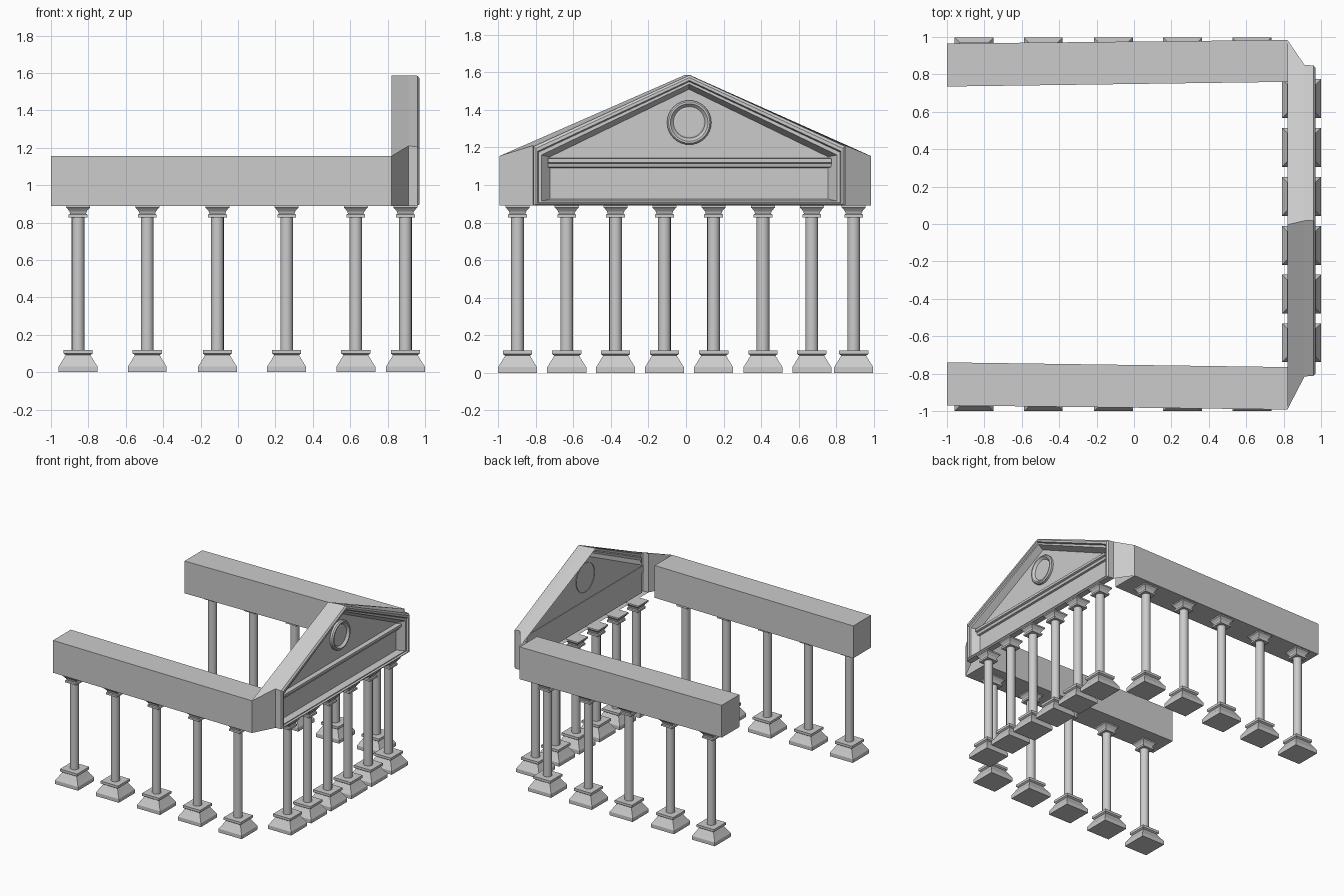
import bpy, bmesh
from math import cos, sin, pi

if "Cube" in bpy.data.objects:
    bpy.data.objects.remove(bpy.data.objects["Cube"])


def loft(name, loops, cap_start=True, cap_end=True, skip=()):
    """Bridge a series of equal-length point loops; skip = (loop, side) pairs left open."""
    bm = bmesh.new()
    rings = [[bm.verts.new(p) for p in loop] for loop in loops]
    n = len(rings[0])
    for k in range(len(rings) - 1):
        a, b = rings[k], rings[k + 1]
        for i in range(n):
            if (k, i) not in skip:
                j = (i + 1) % n
                bm.faces.new((a[i], a[j], b[j], b[i]))
    if cap_start:
        bm.faces.new(rings[0][::-1])
    if cap_end:
        bm.faces.new(rings[-1])
    mesh = bpy.data.meshes.new(name)
    bm.to_mesh(mesh)
    bm.free()
    obj = bpy.data.objects.new(name, mesh)
    bpy.context.collection.objects.link(obj)
    return obj


def smooth(obj, angle=0.6):
    bpy.ops.object.select_all(action='DESELECT')
    obj.select_set(True)
    bpy.context.view_layer.objects.active = obj
    bpy.ops.object.shade_smooth_by_angle(angle=angle)


def square(h, z):
    return [(-h, -h, z), (h, -h, z), (h, h, z), (-h, h, z)]


def circle_z(r, z, n=16):
    return [(r * cos(2 * pi * i / n), r * sin(2 * pi * i / n), z) for i in range(n)]


def gable(x, y0, y1, z0, z1, apex):
    """Five-sided gable outline in the YZ plane, starting with the bottom edge."""
    return [(x, y0, z0), (x, y1, z0), (x, y1, z1), (x, (y0 + y1) / 2, apex), (x, y0, z1)]


# Column parts: square base, round shaft, square flared capital
base_profile = [(.104, 0), (.104, .03), (.088, .055), (.07, .085), (.066, .092),
                (.078, .1), (.078, .12)]
capital_profile = [(.05, .828), (.05, .843), (.042, .847), (.046, .86), (.058, .875),
                   (.064, .88), (.064, .892)]
base = loft("column_base", [square(h, z) for h, z in base_profile])
shaft = loft("column_shaft", [circle_z(.034, .115), circle_z(.034, .835)])
capital = loft("column_capital", [square(h, z) for h, z in capital_profile])
smooth(shaft)

# Column positions: two side rows and the row under the pediment
spots = [(x, y) for y in (-.897, .893) for x in (-.855, -.485, -.11, .26, .63)]
spots += [(.895, y) for y in (-.635, -.375, -.115, .147, .41, .67)]
for k, (x, y) in enumerate(spots):
    for part in (base, shaft, capital):
        obj = part
        if k:
            obj = part.copy()
            bpy.context.collection.objects.link(obj)
        obj.location = (x, y, 0)


# Side beams, slightly splayed toward the pediment
def beam(name, back, front):
    def end(x, y0, y1):
        return [(x, y0, .89), (x, y1, .89), (x, y1, 1.155), (x, y0, 1.155)]
    loft(name, [end(-1, *back), end(.82, *front)])


beam("left_beam", (-.97, -.74), (-.992, -.765))
beam("right_beam", (.735, .965), (.76, .984))

# Pediment shell: hollow behind, framed recess on the front
loft("pediment", [
    gable(.82, -.992, .984, .89, 1.155, 1.587),
    gable(.912, -.815, .85, .89, 1.21, 1.587),
    gable(.96, -.812, .848, .89, 1.205, 1.585),
    gable(.97, -.8, .835, .898, 1.195, 1.572),
    gable(.97, -.79, .825, .904, 1.18, 1.557),
    gable(.955, -.785, .82, .908, 1.175, 1.55),
    gable(.955, -.77, .805, .915, 1.16, 1.537),
    gable(.905, -.725, .757, .925, 1.15, 1.51),
], cap_start=False, skip={(0, 0)})

# Moulding between the lower panel and the gable field
molding = [(.9, 1.09), (.92, 1.095), (.925, 1.115), (.94, 1.12), (.94, 1.14), (.9, 1.145)]
loft("cornice_molding", [[(x, y, z) for x, z in molding[::-1]] for y in (-.735, .775)])

# Round medallion in the gable
ring = [(.118, .9), (.118, .922), (.11, .932), (.1, .932), (.092, .922), (.084, .914),
        (.078, .918), (.074, .918)]
medallion = loft("medallion", [
    [(x, .017 + r * cos(2 * pi * i / 32), 1.333 + r * sin(2 * pi * i / 32)) for i in range(32)]
    for r, x in ring], cap_start=False)
smooth(medallion)
